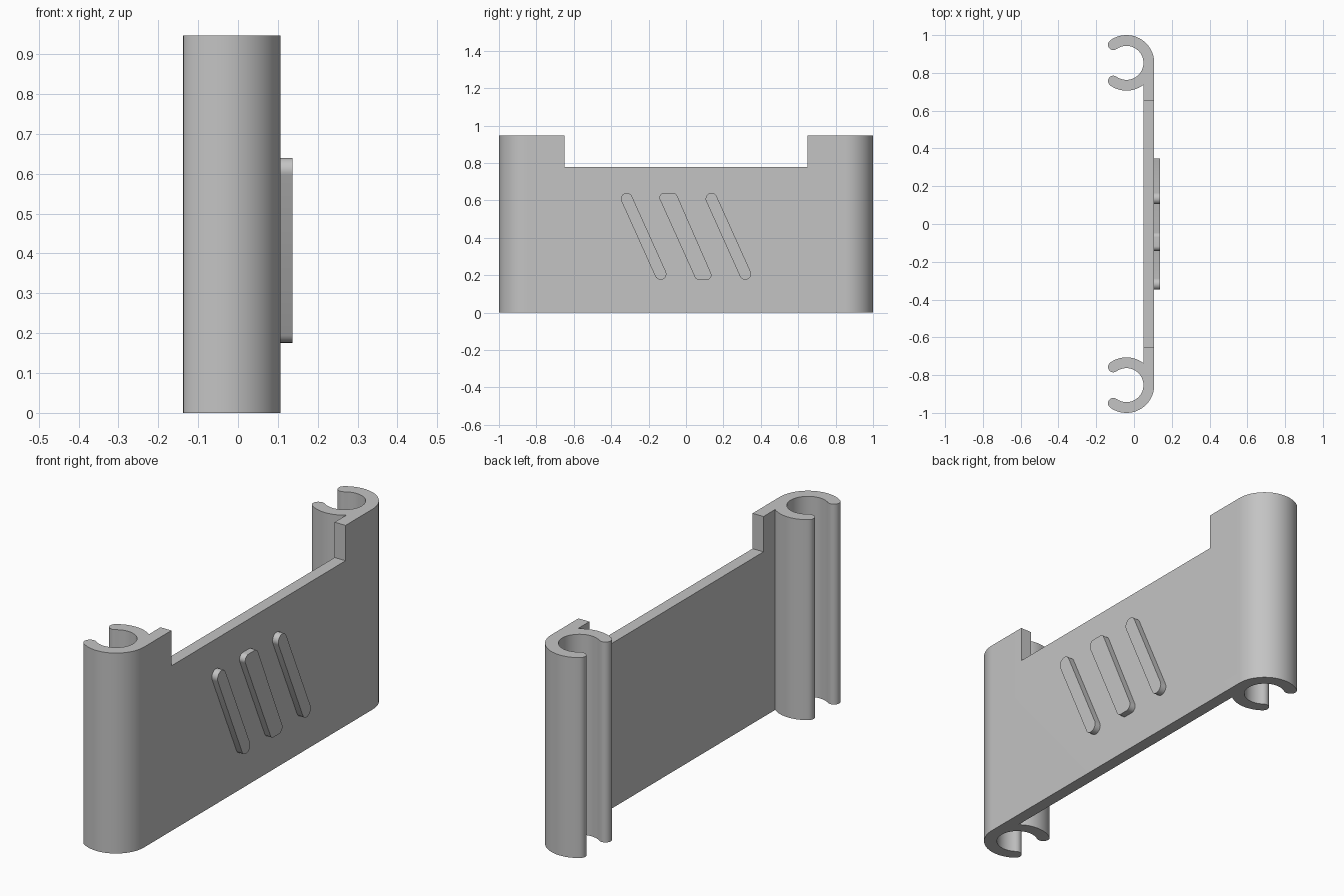
import bpy, bmesh
from math import cos, sin, radians, pi
from mathutils import Vector

cube = bpy.data.objects.get("Cube")
if cube:
    bpy.data.objects.remove(cube, do_unlink=True)

grey = bpy.data.materials.new("plain grey")
grey.use_nodes = True
colour = (0.55, 0.55, 0.55, 1)
grey.diffuse_color = colour
grey.node_tree.nodes["Principled BSDF"].inputs["Base Color"].default_value = colour

HEIGHT, NOTCH_Z, NOTCH_Y = 0.947, 0.78, 0.65
FACE, BACK, RIB_FACE = 0.107, 0.05, 0.137      # plate and rib surfaces in x
CX, CY, R_OUT, R_IN = -0.04, 0.853, 0.147, 0.09
OPEN = 125.8                                   # half angle where the clip ends


def arc(cx, cy, r, a0, a1, n):
    return [(cx + r * cos(radians(a0 + (a1 - a0) * i / n)),
             cy + r * sin(radians(a0 + (a1 - a0) * i / n))) for i in range(n + 1)]


def extrude(name, points, offset):
    """Extrude a closed 3D outline along offset."""
    bm = bmesh.new()
    face = bm.faces.new([bm.verts.new(p) for p in points])
    made = bmesh.ops.extrude_face_region(bm, geom=[face])["geom"]
    bmesh.ops.translate(bm, vec=offset, verts=[v for v in made if isinstance(v, bmesh.types.BMVert)])
    bmesh.ops.recalc_face_normals(bm, faces=bm.faces)
    mesh = bpy.data.meshes.new(name)
    bm.to_mesh(mesh)
    bm.free()
    mesh.materials.append(grey)
    obj = bpy.data.objects.new(name, mesh)
    bpy.context.collection.objects.link(obj)
    return obj


def smooth(obj):
    bpy.ops.object.select_all(action="DESELECT")
    obj.select_set(True)
    bpy.context.view_layer.objects.active = obj
    bpy.ops.object.shade_smooth_by_angle(angle=radians(30))


# Plate with an open C-shaped clip at each end, as one outline
r_mid, r_tip = (R_OUT + R_IN) / 2, (R_OUT - R_IN) / 2
tip_x = CX + r_mid * cos(radians(OPEN))
tip_dy = r_mid * sin(radians(OPEN))
half = arc(CX, CY, R_OUT, 0, OPEN, 32)
half += arc(tip_x, CY + tip_dy, r_tip, OPEN, OPEN + 180, 10)[1:-1]
half += arc(CX, CY, R_IN, OPEN, -OPEN, 48)
half += arc(tip_x, CY - tip_dy, r_tip, 180 - OPEN, 360 - OPEN, 10)[1:-1]
half += arc(CX, CY, R_OUT, -OPEN, -52.25, 20)
outline = half + [(x, -y) for x, y in reversed(half)]
holder = extrude("clip_plate", [(x, y, 0) for x, y in outline], (0, 0, HEIGHT))

# Notch in the top edge between the clips
cutter = extrude("notch_cutter", [(-0.5, -NOTCH_Y, NOTCH_Z), (0.5, -NOTCH_Y, NOTCH_Z),
                                  (0.5, NOTCH_Y, NOTCH_Z), (-0.5, NOTCH_Y, NOTCH_Z)], (0, 0, 1))
cutter.hide_render = True
cut = holder.modifiers.new("notch", "BOOLEAN")
cut.operation, cut.solver, cut.object = "DIFFERENCE", "EXACT", cutter
bpy.ops.object.select_all(action="DESELECT")
holder.select_set(True)
bpy.context.view_layer.objects.active = holder
bpy.ops.object.modifier_apply(modifier=cut.name)
bpy.data.objects.remove(cutter, do_unlink=True)
smooth(holder)


# Slanted raised ribs: hull of circles at the corners, in the yz plane
def rib(name, corners, r):
    """Corners run counter-clockwise; each is rounded with radius r."""
    pts = []
    count = len(corners)
    for i, (y, z) in enumerate(corners):
        before = Vector(corners[i]) - Vector(corners[i - 1])
        after = Vector(corners[(i + 1) % count]) - Vector(corners[i])
        turn = before.angle_signed(after)
        turn = abs(turn) if count > 2 else pi
        start = Vector((before.y, -before.x)).normalized()
        for k in range(13):
            a = turn * k / 12
            pts.append((FACE - 0.01,
                        y + r * (start.x * cos(a) - start.y * sin(a)),
                        z + r * (start.x * sin(a) + start.y * cos(a))))
    smooth(extrude(name, pts, (RIB_FACE - FACE + 0.01, 0, 0)))


rib("rib_front", [(-0.317, 0.609), (-0.136, 0.207)], 0.031)
rib("rib_middle", [(-0.117, 0.615), (0.07, 0.201), (0.111, 0.201), (-0.07, 0.615)], 0.025)
rib("rib_back", [(0.136, 0.609), (0.317, 0.207)], 0.031)
